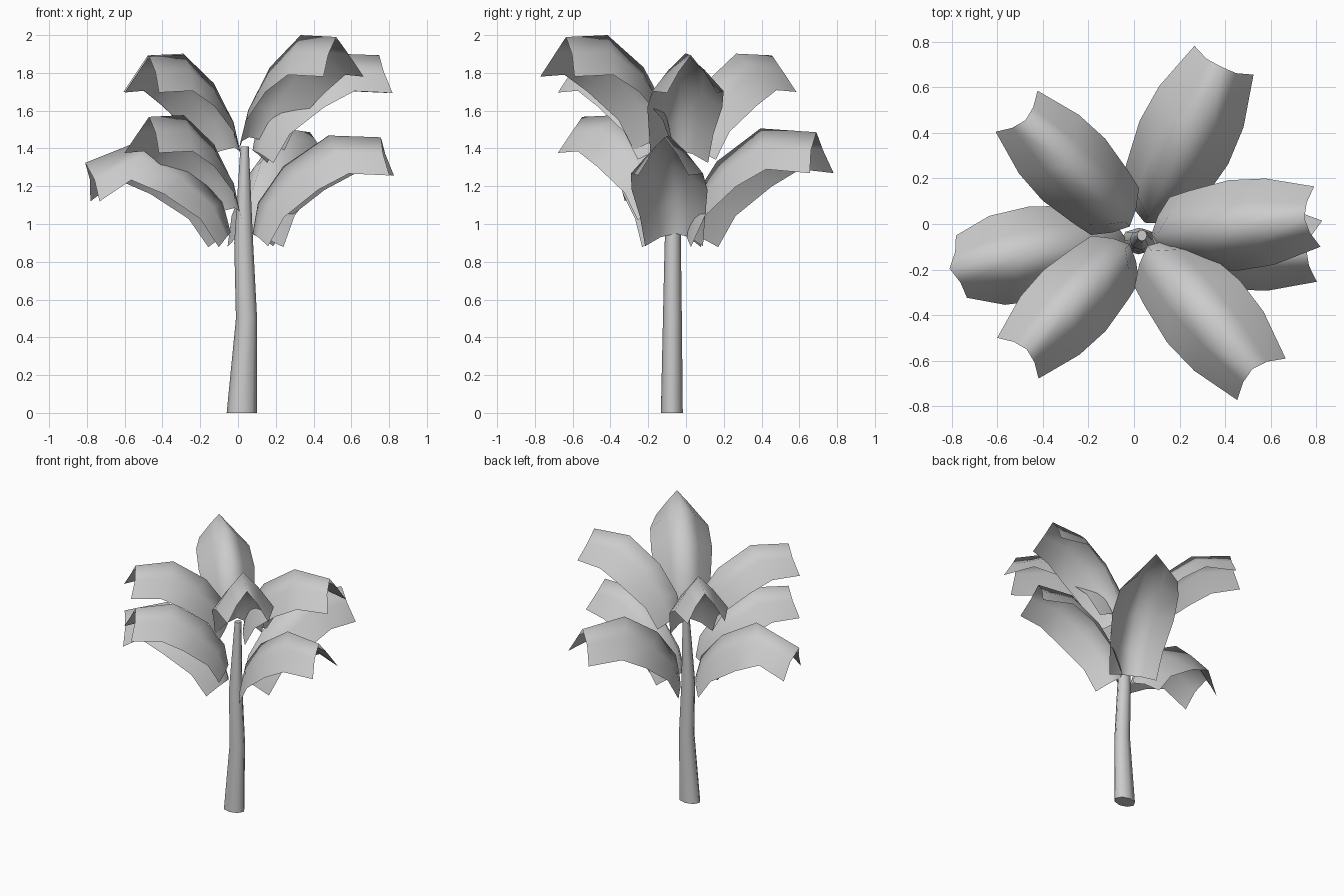
import bpy, bmesh
from math import radians, cos, sin, tau
from mathutils import Matrix, Vector

cube = bpy.data.objects.get("Cube")
if cube:
    bpy.data.objects.remove(cube, do_unlink=True)

grey = bpy.data.materials.new("plain_grey")
grey.use_nodes = True
grey.diffuse_color = (0.6, 0.6, 0.6, 1)
grey.node_tree.nodes["Principled BSDF"].inputs["Base Color"].default_value = (0.6, 0.6, 0.6, 1)


def finish(bm, name, angle):
    bmesh.ops.recalc_face_normals(bm, faces=bm.faces)
    mesh = bpy.data.meshes.new(name)
    bm.to_mesh(mesh)
    bm.free()
    mesh.materials.append(grey)
    obj = bpy.data.objects.new(name, mesh)
    bpy.context.collection.objects.link(obj)
    bpy.ops.object.select_all(action='DESELECT')
    obj.select_set(True)
    bpy.context.view_layer.objects.active = obj
    bpy.ops.object.shade_smooth_by_angle(angle=radians(angle))


def bridge(bm, rows, closed=False):
    for a, b in zip(rows, rows[1:]):
        n = len(a)
        for i in range(n if closed else n - 1):
            j = (i + 1) % n
            bm.faces.new((a[i], b[i], b[j], a[j]))


# Trunk: slightly bent tapering tube (z, centre x, centre y, radius x, radius y)
TRUNK = [(0, .02, -.075, .08, .058), (.5, .045, -.072, .056, .05),
         (.9, .03, -.07, .05, .043), (1.41, .035, -.05, .022, .025)]
bm = bmesh.new()
rings = [[bm.verts.new((x + rx * cos(tau * i / 8), y + ry * sin(tau * i / 8), z))
          for i in range(8)] for z, x, y, rx, ry in TRUNK]
bridge(bm, rings, closed=True)
bm.faces.new(rings[0])
bm.faces.new(rings[-1])
finish(bm, "trunk", 60)

# Leaf: arched midrib (reach, height) and drooping edge (reach, height, half width)
RIDGE = [(.06, 0), (.09, .17), (.23, .37), (.48, .54), (.77, .53)]
EDGE = [(.16, -.07, .16), (.25, .09, .18), (.44, .24, .21), (.61, .33, .2), (.83, .32, .14)]


def leaf(name, heading, base, size, droop=0, tip=(0, 0, 0)):
    """tip = extra reach of the midrib end, of the edge ends, and extra height."""
    bm = bmesh.new()
    rows = []
    for k, ((ru, rz), (eu, ez, ev)) in enumerate(zip(RIDGE, EDGE)):
        top, side = Vector((ru, 0, rz)), Vector((eu, ev, ez))
        if k == len(EDGE) - 1:
            top += Vector((tip[0], 0, tip[2]))
            side += Vector((tip[1], 0, tip[2]))
        row = []
        for t in (-1, -.5, 0, .5, 1):
            p = top.lerp(side, abs(t))
            p.y *= 1 if t > 0 else -1
            if abs(t) == .5:
                p += Vector((-.012, 0, .014))  # gentle outward bulge
            row.append(bm.verts.new(p))
        rows.append(row)
    bridge(bm, rows)
    bm.transform(Matrix.Translation((.02, -.05, base))
                 @ Matrix.Rotation(radians(heading), 4, 'Z')
                 @ Matrix.Rotation(radians(droop), 4, 'Y')
                 @ Matrix.Scale(size, 4))
    finish(bm, name, 180)


# Upper crown
leaf("upper_leaf_front_left", -49.5, 1.46, 1)
leaf("upper_leaf_left", 6, 1.39, .95)
leaf("upper_leaf_back_right", 134.5, 1.405, .92)
leaf("upper_leaf_front_right", 225.5, 1.405, .91)
# Lower crown
leaf("lower_leaf_left", -5, .95, .96)
leaf("lower_leaf_back_left", 64, .95, 1.03, 0, (.03, 0, -.01))
leaf("lower_leaf_front_right", 225.5, 1.085, .91)
leaf("lower_leaf_right", 190, .96, .99, 5, (.045, -.05, -.09))
